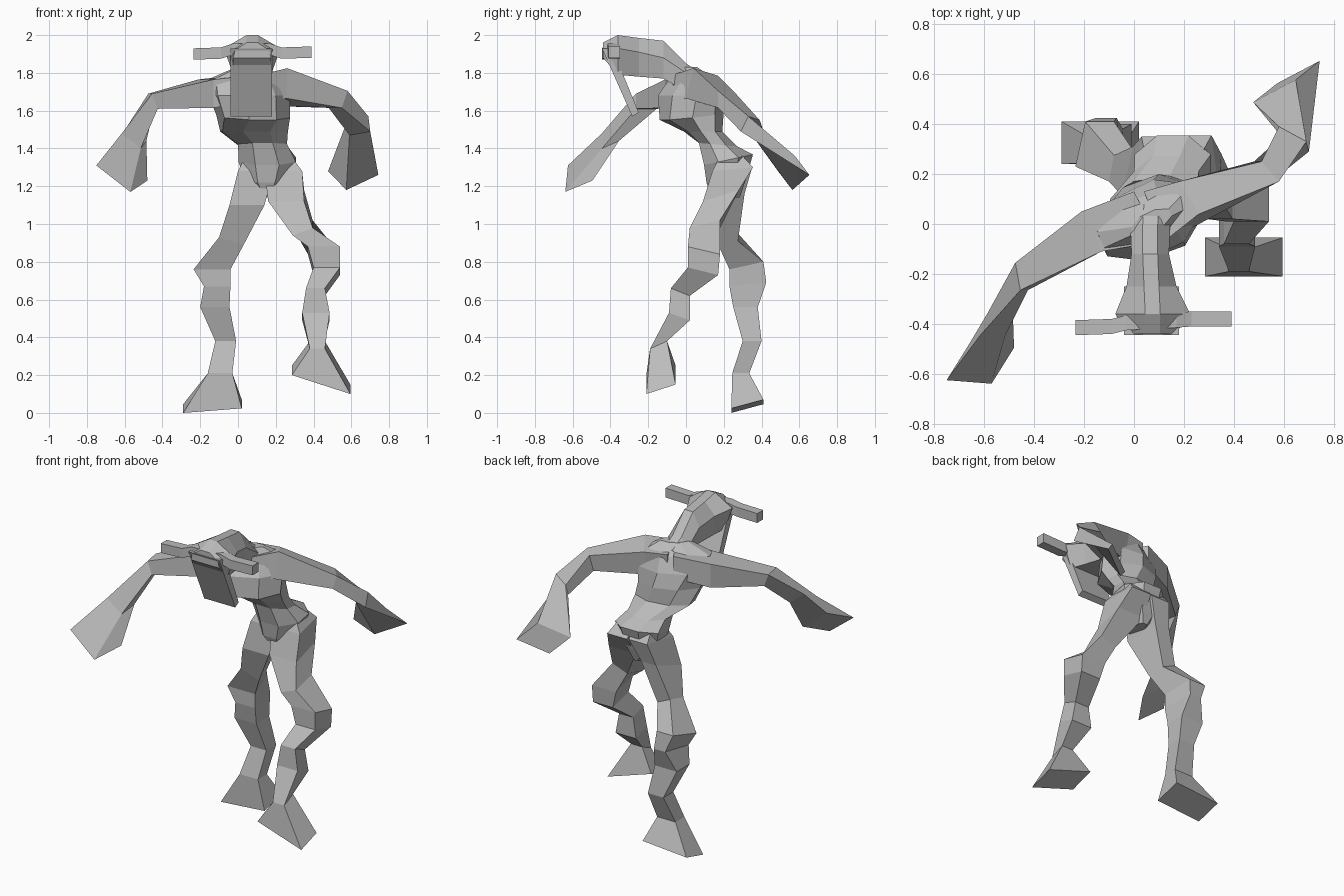
import bpy, bmesh
from math import cos, sin, pi
from mathutils import Matrix, Vector

cube = bpy.data.objects.get("Cube")
if cube:
    bpy.data.objects.remove(cube, do_unlink=True)

grey = bpy.data.materials.new("plain grey")
grey.use_nodes = True
grey.diffuse_color = (.5, .5, .5, 1)
grey.node_tree.nodes["Principled BSDF"].inputs["Base Color"].default_value = (.5, .5, .5, 1)


def loft(name, rings):
    """Skin a chain of equally sized rings and cap both ends."""
    bm = bmesh.new()
    loops = [[bm.verts.new(point) for point in ring] for ring in rings]
    for low, high in zip(loops, loops[1:]):
        for i in range(len(low)):
            j = (i + 1) % len(low)
            bm.faces.new((low[i], low[j], high[j], high[i]))
    bm.faces.new(loops[0][::-1])
    bm.faces.new(loops[-1])
    bmesh.ops.recalc_face_normals(bm, faces=bm.faces)
    mesh = bpy.data.meshes.new(name)
    bm.to_mesh(mesh)
    bm.free()
    mesh.materials.append(grey)
    obj = bpy.data.objects.new(name, mesh)
    bpy.context.collection.objects.link(obj)
    return obj


def level(x0, x1, y0, y1, z, rise=0, roll=0, pinch=0):
    """Four-sided flat ring: rises to the back or to +x, back edge may be pinched."""
    return [(x0, y0, z - rise - roll), (x1, y0, z - rise + roll),
            (x1 - pinch, y1, z + rise + roll), (x0 + pinch, y1, z + rise - roll)]


def quad(center, u, v):
    """Four-sided ring from a centre and two half-side vectors."""
    c, u, v = Vector(center), Vector(u), Vector(v)
    return [c - u - v, c + u - v, c + u + v, c - u + v]


def oval(x, y, z, rx, ry, rise=0, yaw=0, sides=8):
    """Many-sided ring for the trunk, tilted toward the back and twisted by yaw."""
    turn = Matrix.Rotation(yaw, 3, "Z")
    angles = [2 * pi * (i + .5) / sides for i in range(sides)]
    return [Vector((x, y, z)) + turn @ Vector((rx * cos(a), ry * sin(a), rise * sin(a)))
            for a in angles]


def gable(y, x, jaw, brow, low, side, peak, ridge=.03):
    """Head section across x: jaw width below, brow width above, narrow ridge on top."""
    return [(x - jaw, y, low), (x + jaw, y, low), (x + brow, y, side),
            (x + ridge, y, peak), (x - ridge, y, peak), (x - brow, y, side)]


# Trunk, from crotch to nape, shoulders twisted against the hips
loft("torso", [
    oval(.155, .21, 1.14, .04, .08),
    oval(.15, .21, 1.22, .12, .11),
    oval(.155, .225, 1.34, .165, .14, .03),
    oval(.13, .17, 1.42, .14, .11, -.01),
    oval(.085, .09, 1.49, .19, .1, 0, .15),
    oval(.08, .03, 1.57, .2, .165, .02, .35),
    oval(.06, .015, 1.68, .23, .15, 0, .45),
    oval(.05, .025, 1.77, .22, .09, 0, .45),
    oval(.07, .01, 1.83, .09, .04, 0, .45),
])

# Neck and wedge-shaped head
loft("head", [
    gable(.08, .07, .09, .09, 1.7, 1.76, 1.8),
    gable(0, .065, .07, .08, 1.7, 1.8, 1.85),
    gable(-.12, .065, .06, .075, 1.77, 1.88, 1.97),
    gable(-.25, .07, .08, .1, 1.78, 1.91, 1.985),
    gable(-.36, .075, .1, .15, 1.79, 1.93, 2),
    gable(-.44, .075, .1, .09, 1.88, 1.92, 1.96),
])

# Long thin mask hanging from the brow
loft("face_mask", [
    level(-.04, .18, -.445, -.39, 1.93),
    level(-.04, .18, -.285, -.25, 1.58, .01),
])

# Crossbar of two horns running through the brow
bar = ((-.235, -.415, 1.9), (-.09, -.41, 1.905), (-.03, -.395, 1.925),
       (.17, -.385, 1.925), (.23, -.38, 1.905), (.39, -.38, 1.91))
loft("horns", [quad(spot, (0, .03, 0), (0, 0, .03)) for spot in bar])

# Arms end in flared blocky hands
loft("right_arm", [
    quad((.05, .03, 1.72), (0, 0, .07), (-.05, .1, 0)),
    quad((-.17, -.03, 1.69), (0, 0, .075), (-.04, .08, 0)),
    quad((-.45, -.21, 1.65), (-.015, 0, .04), (-.01, .055, 0)),
    quad((-.55, -.4, 1.46), (-.05, 0, .04), (.015, .045, .02)),
    quad((-.615, -.56, 1.27), (-.09, .007, .07), (.045, .072, .03)),
])
loft("left_arm", [
    quad((.08, .03, 1.72), (.04, -.1, 0), (0, 0, .07)),
    quad((.22, .085, 1.725), (.04, -.065, .02), (0, .02, .08)),
    quad((.53, .21, 1.66), (.035, -.04, 0), (.015, 0, .045)),
    quad((.64, .34, 1.52), (.055, -.03, .01), (-.005, .02, .04)),
    quad((.61, .57, 1.27), (.085, .045, .04), (-.048, -.038, .05)),
])

# Legs zigzag down to wide wedge feet
loft("left_leg", [
    level(.16, .28, .18, .3, 1.36),
    level(.14, .34, .14, .355, 1.29, .01, 0, .03),
    level(.16, .35, .09, .28, 1.15, .03),
    level(.29, .395, .02, .18, .98, .02, .02),
    level(.37, .54, .01, .18, .86, -.02),
    level(.4, .54, .01, .17, .75, -.02),
    level(.36, .46, -.08, .02, .64, -.02),
    level(.34, .485, -.09, .02, .51, -.02),
    level(.38, .46, -.19, -.1, .36, .02),
    level(.285, .595, -.21, -.055, .175, .025, -.05),
])
loft("right_leg", [
    level(.04, .16, .17, .3, 1.36),
    level(0, .19, .13, .35, 1.29, .01, 0, .03),
    level(-.045, .14, .11, .31, 1.13, .03, 0, .04),
    level(-.1, .03, .17, .275, .92, .01, -.02, .02),
    level(-.235, -.04, .23, .41, .78, .02, 0, .04),
    level(-.18, -.04, .23, .425, .68, .01, 0, .03),
    level(-.2, -.045, .25, .38, .56),
    level(-.12, -.01, .3, .4, .38),
    level(-.16, -.03, .245, .335, .21),
    level(-.29, .02, .24, .41, .035, .023, .012),
])
